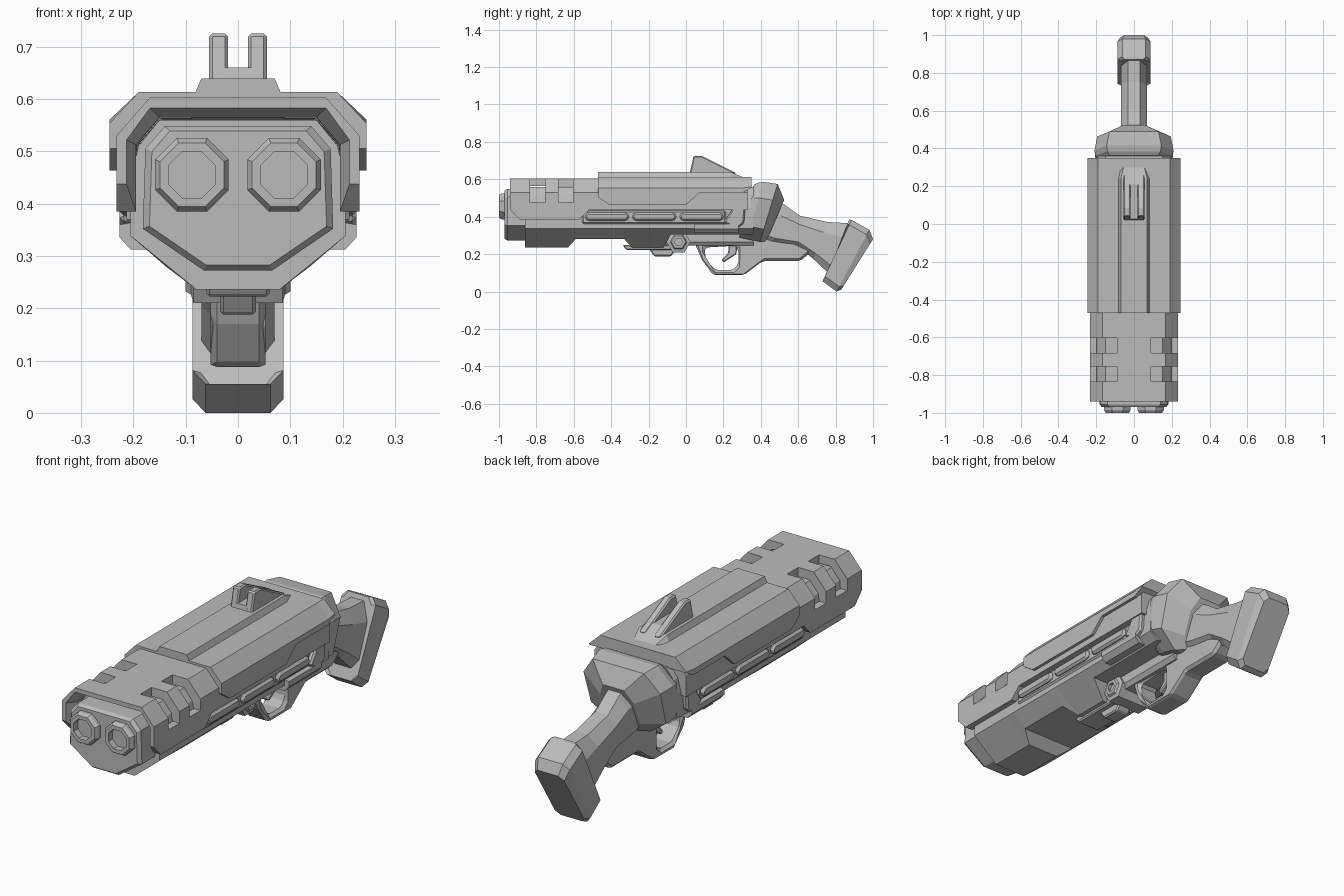
import bpy, bmesh, math
from mathutils import Vector

if "Cube" in bpy.data.objects:
    bpy.data.objects.remove(bpy.data.objects["Cube"])

GREY = (0.5, 0.5, 0.5, 1)
metal = bpy.data.materials.new("plain grey")
metal.use_nodes = True
metal.diffuse_color = GREY
metal.node_tree.nodes["Principled BSDF"].inputs["Base Color"].default_value = GREY


def finish(name, bm, bevel=0, mirror=False):
    bmesh.ops.recalc_face_normals(bm, faces=bm.faces)
    mesh = bpy.data.meshes.new(name)
    bm.to_mesh(mesh)
    bm.free()
    mesh.materials.append(metal)
    obj = bpy.data.objects.new(name, mesh)
    bpy.context.collection.objects.link(obj)
    if bevel:
        mod = obj.modifiers.new("chamfer", "BEVEL")
        mod.width, mod.segments, mod.limit_method = bevel, 1, "ANGLE"
    if mirror:
        obj.modifiers.new("mirror", "MIRROR").use_mirror_merge = False
    return obj


def bridge(bm, rings):
    n = len(rings[0])
    for a, b in zip(rings, rings[1:]):
        for i in range(n):
            j = (i + 1) % n
            bm.faces.new((a[i], a[j], b[j], b[i]))
    bm.faces.new(rings[0])
    bm.faces.new(rings[-1])


def loft(name, sections):
    """Skin symmetric cross-sections; each is bottom (y, z), top (y, z) and (x, t) half profile."""
    bm = bmesh.new()
    rings = []
    for low, high, half in sections:
        full = half + [(-x, t) for x, t in reversed(half)]
        low, high = Vector((0, *low)), Vector((0, *high))
        rings.append([bm.verts.new(low.lerp(high, t) + Vector((x, 0, 0))) for x, t in full])
    bridge(bm, rings)
    return finish(name, bm)


def up(y, half):
    """Upright section whose t is simply the height."""
    return ((y, 0), (y, 1), half)


def plate(name, points, x0, x1, bevel=0, mirror=False, hole=None):
    """Side outline in (y, z) extruded from x0 to x1."""
    bm = bmesh.new()
    loops = [[bm.verts.new((x0, y, z)) for y, z in pts] for pts in (points, hole) if pts]
    if hole:
        edges = [bm.edges.new((l[i - 1], l[i])) for l in loops for i in range(len(l))]
        bmesh.ops.triangle_fill(bm, edges=edges, use_beauty=True, normal=(1, 0, 0))
        bmesh.ops.dissolve_limit(bm, angle_limit=0.02, verts=bm.verts, edges=bm.edges)
    else:
        bm.faces.new(loops[0])
    made = bmesh.ops.extrude_face_region(bm, geom=bm.faces[:], use_keep_orig=True)["geom"]
    moved = [v for v in made if isinstance(v, bmesh.types.BMVert)]
    bmesh.ops.translate(bm, verts=moved, vec=(x1 - x0, 0, 0))
    return finish(name, bm, bevel, mirror)


def lathe(name, profile, sides, axis, centre, turn=0, mirror=False):
    """Spin (radius, position) pairs about the x or y axis."""
    bm = bmesh.new()
    rings = []
    for r, a in profile:
        ring = []
        for i in range(sides):
            ang = turn + 2 * math.pi * i / sides
            u, w = r * math.cos(ang), r * math.sin(ang)
            p = Vector((a, u, w)) if axis == "x" else Vector((u, a, w))
            ring.append(bm.verts.new(p + Vector(centre)))
        rings.append(ring)
    bridge(bm, rings)
    return finish(name, bm, mirror=mirror)


def box(y0, y1, z0, z1):
    return [(y0, z0), (y1, z0), (y1, z1), (y0, z1)]


# Inner body with a shallow notch in its keel
def core(y, keel):
    return up(y, [keel, (.205, .338), (.205, .45), (.19, .51), (.15, .56)])


DEEP, NOTCH, HIGH = (.08, .236), (.138, .28), (.165, .306)
loft("inner_body", [core(-.86, DEEP), core(-.63, DEEP), core(-.59, NOTCH), core(-.33, NOTCH),
                    core(-.29, DEEP), core(-.12, DEEP), core(-.08, HIGH), core(.36, HIGH)])


# Front nose block and twin barrels
def nose(s):
    half = [(.065, .272), (.182, .352), (.177, .505), (.14, .548)]
    return [(x * s, .42 + (z - .42) * s) for x, z in half]


loft("nose_block", [up(-.84, nose(1)), up(-.955, nose(1)), up(-.97, nose(.93))])
lathe("barrel", [(.076, -.93), (.076, -.985), (.066, -1), (.048, -1), (.048, -.965)],
      8, "y", (.088, 0, .455), math.pi / 8, True)


# Outer shroud shell, open underneath
def shell(y, z, inner):
    return up(y, [(inner - .045, .56 + (inner - .19)), (inner, .51 + (inner - .19) / 2), (inner, z),
                  (.232, z), (.232, .53), (.168, .603)])


shroud = loft("shroud", [shell(-.94, .437, .213), shell(-.89, .385, .195), shell(-.57, .385, .19),
                         shell(-.52, .435, .19), shell(.33, .435, .19)])
bpy.context.view_layer.objects.active = shroud
for y in (-.835, -.683):
    cutter = plate("slot_cutter", box(y, y + .08, .477, .7), .09, .3, mirror=True)
    cutter.hide_render = True
    mod = shroud.modifiers.new("slot", "BOOLEAN")
    mod.operation, mod.solver, mod.object = "DIFFERENCE", "EXACT", cutter
    bpy.context.view_layer.update()
    bpy.ops.object.modifier_apply(modifier=mod.name)
    bpy.data.objects.remove(cutter)


# Top cover with stepped lower edge, and its ridge
def cover(y, z):
    return up(y, [(.19, z), (.246, z), (.246, max(.553, z + .005)), (.19, .613)])


loft("top_cover", [cover(-.47, .505), cover(-.41, .463), cover(0, .463),
                   cover(.07, .527), cover(.3, .527), cover(.35, .555)])
RIDGE = [(.085, .605), (.07, .639)]
loft("top_ridge", [up(-.47, RIDGE), up(.24, RIDGE), up(.3, [(.075, .6), (.055, .613)])])

# Notched rear sight
plate("sight_prong", [(.02, .63), (.04, .725), (.085, .725), (.27, .632)], .019, .055, .006, True)
plate("sight_base", [(.02, .63), (.026, .66), (.21, .66), (.27, .63)], -.03, .03)

# Side rails, straps and lower side box
plate("rail_frame", box(-.555, .215, .362, .432), .19, .213, .008, True)
for i in range(3):
    y = -.54 + i * .253
    plate("rail_bar", [(y, .39), (y + .015, .377), (y + .22, .377), (y + .235, .39),
                       (y + .235, .41), (y + .22, .423), (y + .015, .423), (y, .41)],
          .2, .228, .01, True)
plate("rear_strap", [(.2, .37), (.27, .335), (.31, .365), (.318, .45), (.3, .472), (.26, .465), (.235, .42)],
      .18, .226, .008, True)
BOX = [(.165, .312), (.205, .312), (.226, .335), (.226, .36), (.165, .37)]
loft("side_box", [up(.045, BOX), up(.28, BOX)])

# Underside spine, lug and cross bolt
SPINE = [(.06, .245), (.075, .265), (.075, .34)]
loft("lower_spine", [up(-.12, SPINE), up(.36, SPINE)])
plate("keel_plate", [(-.34, .25), (-.32, .222), (-.06, .222), (-.03, .25)], -.06, .06, .006)
plate("keel_lug", [(-.2, .23), (-.17, .188), (-.08, .188), (-.05, .23)], -.034, .034, .006)
end = [(.022, .085), (.022, .1), (.038, .1), (.045, .09), (.064, .085)]
lathe("cross_bolt", [(r, -x) for r, x in end] + end[::-1], 6, "x", (0, -.04, .265))

# Trigger guard frame and trigger
plate("trigger_guard", [(.05, .28), (.05, .25), (.085, .17), (.145, .088), (.31, .088), (.41, .163),
                        (.61, .163), (.68, .22), (.5, .3)], -.053, .053, .014,
      hole=[(.1, .235), (.105, .17), (.16, .115), (.25, .115), (.28, .145), (.28, .225), (.265, .245)])
plate("trigger", [(.23, .265), (.275, .26), (.27, .2), (.2, .155), (.19, .17), (.225, .205)], -.02, .02, .005)

# Sloped collar joining body and stock
def collar(s, top):
    return [(.1 * s, 0), (.2 * s, .22), (.205 * s, .72), (top, 1)]


loft("stock_collar", [((.285, .29), (.362, .57), collar(.93, .13)), ((.305, .285), (.385, .582), collar(1, .14)),
                      ((.325, .28), (.415, .586), collar(1.02, .145)), ((.395, .265), (.49, .575), collar(.95, .13)),
                      ((.43, .27), (.525, .49), collar(.42, .055))])

# Stock neck and butt pad
NECK = [(.04, 0), (.07, .15), (.07, .72), (.032, 1)]
loft("stock_neck", [((.38, .28), (.46, .5), NECK), ((.46, .255), (.53, .462), NECK),
                    ((.6, .24), (.61, .405), NECK), ((.68, .175), (.755, .372), NECK),
                    ((.77, .09), (.87, .365), NECK)])


def pad(s):
    return [(.062 * s, 0), (.087 * s, .08), (.087 * s, .92), (.062 * s, 1)]


loft("butt_pad", [((.742, .05), (.872, .385), pad(.82)), ((.73, .055), (.885, .383), pad(1)),
                  ((.805, 0), (.98, .33), pad(1)), ((.83, .01), (1, .28), pad(.85))])
